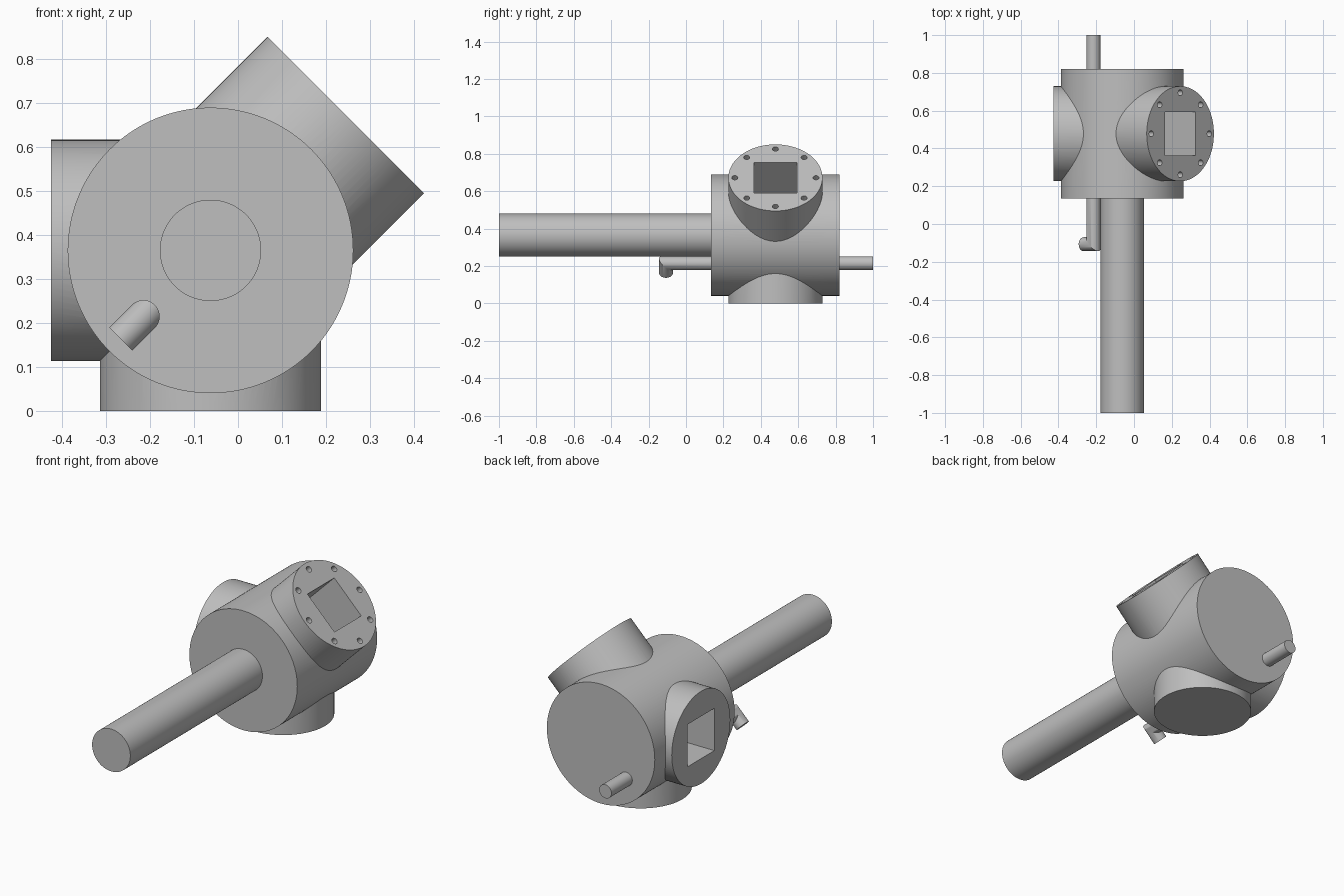
import bpy, bmesh, math
from mathutils import Vector, Matrix

old = bpy.data.objects.get("Cube")
if old:
    bpy.data.objects.remove(old, do_unlink=True)

GREY = (0.52, 0.52, 0.52, 1)
metal = bpy.data.materials.new("grey_metal")
metal.use_nodes = True
metal.diffuse_color = GREY
metal.node_tree.nodes["Principled BSDF"].inputs["Base Color"].default_value = GREY

HUB = Vector((-0.0625, 0.478, 0.365))   # centre of the housing
PORT_R = 0.2515
BORE = 0.23
Y = Vector((0, 1, 0))
TILT = Vector((1, 0, 1)).normalized()


def make(name, bm):
    bmesh.ops.recalc_face_normals(bm, faces=bm.faces)
    mesh = bpy.data.meshes.new(name)
    bm.to_mesh(mesh)
    bm.free()
    mesh.materials.append(metal)
    ob = bpy.data.objects.new(name, mesh)
    bpy.context.collection.objects.link(ob)
    return ob


def frame(direction, start, end):
    """Matrix whose z runs along direction and whose y stays on world y where possible."""
    z = direction.normalized()
    y = Y if abs(z.y) < 0.5 else Vector((0, 0, 1))
    x = y.cross(z)
    rot = Matrix((x, y, z)).transposed().to_4x4()
    return Matrix.Translation((start + end) / 2) @ rot


def rod(name, start, end, radius, sides=96):
    bm = bmesh.new()
    bmesh.ops.create_cone(bm, cap_ends=True, segments=sides, radius1=radius, radius2=radius,
                          depth=(end - start).length, matrix=frame(end - start, start, end))
    return make(name, bm)


def box(name, start, end, width):
    bm = bmesh.new()
    size = Matrix.Diagonal((width, width, (end - start).length, 1))
    bmesh.ops.create_cube(bm, size=1, matrix=frame(end - start, start, end) @ size)
    return make(name, bm)


def combine(target, tool, operation):
    mod = target.modifiers.new("join", 'BOOLEAN')
    mod.operation, mod.object, mod.solver = operation, tool, 'EXACT'
    bpy.context.view_layer.objects.active = target
    bpy.ops.object.modifier_apply(modifier=mod.name)
    bpy.data.objects.remove(tool, do_unlink=True)


def smooth(ob):
    bpy.ops.object.select_all(action='DESELECT')
    ob.select_set(True)
    bpy.context.view_layer.objects.active = ob
    bpy.ops.object.shade_smooth_by_angle(angle=math.radians(30))


# Drum housing with three round ports
housing = rod("housing", HUB - Y * 0.343, HUB + Y * 0.343, 0.3245, 128)
ports = [(TILT, 0.435), (Vector((-1, 0, 0)), 0.3625), (Vector((0, 0, -1)), 0.365)]
for direction, reach in ports:
    combine(housing, rod("port", HUB, HUB + direction * reach, PORT_R), 'UNION')

# Square channels in the tilted and side ports, meeting inside
for direction, reach in ports[:2]:
    combine(housing, box("channel", HUB - direction * 0.04,
                         HUB + direction * (reach + 0.1), BORE), 'DIFFERENCE')

# Ring of bolt holes on the tilted port
face = HUB + TILT * 0.435
across = Y.cross(TILT)
for i in range(8):
    a = i * math.pi / 4
    spot = face + 0.217 * (across * math.cos(a) + Y * math.sin(a))
    combine(housing, rod("bolt_hole", spot - TILT * 0.06, spot + TILT * 0.03, 0.016, 24),
            'DIFFERENCE')
smooth(housing)

# Long front shaft
smooth(rod("front_shaft", Vector((HUB.x, -1, HUB.z)), Vector((HUB.x, 0.2, HUB.z)), 0.115))

# Thin rear pipe
PIPE = Vector((-0.215, 0, 0.215))
PIPE_R = 0.037
smooth(rod("rear_pipe", PIPE + Y * 0.78, PIPE + Y, PIPE_R, 48))

# Thin front pipe with a mitred elbow
bm = bmesh.new()
leg = -TILT
side = leg.cross(Y)
rings = [[], [], []]
for i in range(48):
    a = i * math.tau / 48
    c, s = PIPE_R * math.cos(a), PIPE_R * math.sin(a)
    base = PIPE + side * c
    rings[0].append(bm.verts.new(base + leg * s + Y * 0.18))
    rings[1].append(bm.verts.new(base + leg * s + Y * (s - 0.107)))
    rings[2].append(bm.verts.new(base + leg * 0.073 + Y * (s - 0.107)))
for lower, upper in zip(rings, rings[1:]):
    for i in range(48):
        j = (i + 1) % 48
        bm.faces.new((lower[i], lower[j], upper[j], upper[i]))
bm.faces.new(rings[0])
bm.faces.new(rings[2])
smooth(make("front_elbow_pipe", bm))
